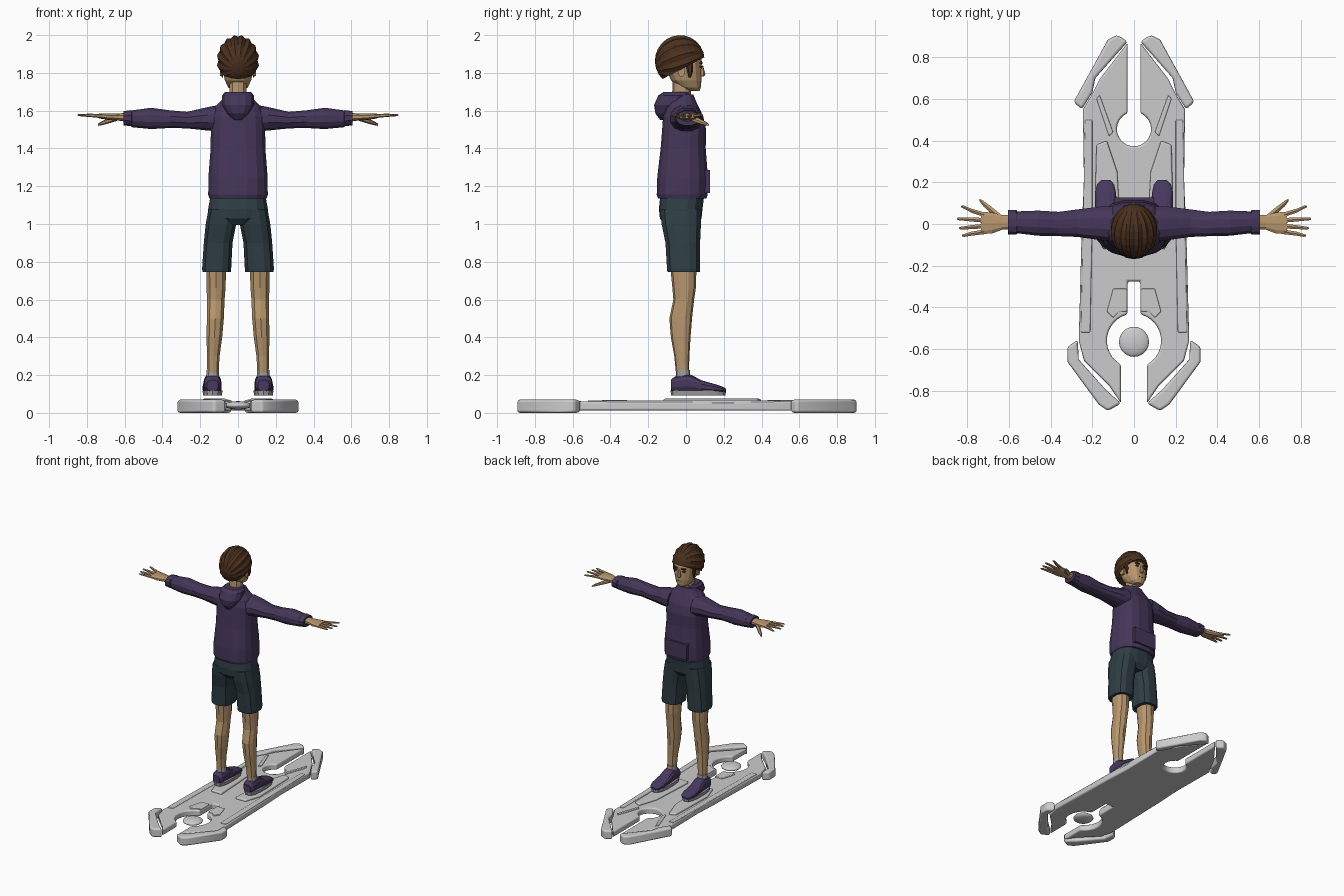
import bpy, bmesh
from math import sin, cos, pi, radians, copysign
from mathutils import Vector, Matrix

COLORS = {"hoodie": (.06, .037, .10), "skin": (.48, .31, .155), "hair": (.07, .03, .013),
          "shorts": (.028, .048, .058), "shoe": (.065, .04, .11), "grey": (.35, .35, .37)}
MATS = {}
for key, c in COLORS.items():
    MATS[key] = bpy.data.materials.new(key)
    MATS[key].diffuse_color = (*c, 1)


def finish(name, bm, color=None, mirror=False, smooth=False, bevel=0):
    bmesh.ops.recalc_face_normals(bm, faces=bm.faces[:])
    me = bpy.data.meshes.new(name)
    bm.to_mesh(me)
    bm.free()
    ob = bpy.data.objects.new(name, me)
    bpy.context.collection.objects.link(ob)
    if color:
        me.materials.append(MATS[color])
    for p in me.polygons:
        p.use_smooth = smooth
    if mirror:
        ob.modifiers.new("mirror", "MIRROR").merge_threshold = .0005
    if bevel:
        b = ob.modifiers.new("bevel", "BEVEL")
        b.width, b.segments, b.limit_method = bevel, 3, 'ANGLE'
        b.angle_limit = radians(50)
        b.harden_normals = True
    return ob


def loft(name, axis, rings, color, n=12, e=.8, mirror=False):
    """Rings are (x, y, z, r1, r2); radii lie on the two axes other than `axis`."""
    u, v = {"z": (0, 1), "x": (1, 2), "y": (0, 2)}[axis]
    bm = bmesh.new()
    loops = []
    for x, y, z, r1, r2 in rings:
        loop = []
        for i in range(n):
            a = 2 * pi * (i + .5) / n
            p = Vector((x, y, z))
            p[u] += r1 * copysign(abs(cos(a)) ** e, cos(a))
            p[v] += r2 * copysign(abs(sin(a)) ** e, sin(a))
            loop.append(bm.verts.new(p))
        loops.append(loop)
    for a, b in zip(loops, loops[1:]):
        for i in range(n):
            j = (i + 1) % n
            bm.faces.new((a[i], a[j], b[j], b[i]))
    bm.faces.new(loops[0])
    bm.faces.new(loops[-1])
    return finish(name, bm, color, mirror)


def box(name, loc, size, color, mirror=False, rot=0):
    bm = bmesh.new()
    m = Matrix.Translation(loc) @ Matrix.Rotation(rot, 4, 'Y') @ Matrix.Diagonal((*size, 1))
    bmesh.ops.create_cube(bm, size=1, matrix=m)
    return finish(name, bm, color, mirror)


def plate(name, outline, z0, z1, bevel):
    """Extruded half outline, mirrored across x = 0."""
    bm = bmesh.new()
    f = bm.faces.new([bm.verts.new((x, y, z0)) for x, y in outline])
    ext = bmesh.ops.extrude_face_region(bm, geom=[f], use_keep_orig=True)
    top = [g for g in ext["geom"] if isinstance(g, bmesh.types.BMVert)]
    bmesh.ops.translate(bm, verts=top, vec=(0, 0, z1 - z0))
    inner = [f for f in bm.faces if all(abs(v.co.x) < 1e-4 for v in f.verts)]
    bmesh.ops.delete(bm, geom=inner, context='FACES_ONLY')
    return finish(name, bm, None, True, True, bevel)


def arc(cy, r, a0, a1, n):
    out = []
    for i in range(n + 1):
        a = radians(a0 + (a1 - a0) * i / n)
        x = r * cos(a)
        out.append((0 if abs(x) < 1e-5 else x, cy + r * sin(a)))
    return out


# Hover board: forked deck, bumpers, raised panels and centre pod
deck = arc(.455, .082, -90, 68, 12) + [
    (.03, .87), (.165, .695), (.2, .625), (.245, .55), (.24, .2), (.25, 0), (.265, -.56),
    (.24, -.655), (.12, -.775), (.062, -.86)] + arc(-.56, .13, -61, 76, 12) + [
    (.03, -.275), (0, -.275)]
plate("board_deck", deck, .012, .06, .012)
plate("front_bumper", [(.03, .875), (.08, .907), (.125, .885), (.29, .585), (.25, .55),
                       (.2, .63), (.185, .7)], 0, .07, .015)
plate("rear_bumper", [(.062, -.86), (.125, -.897), (.17, -.865), (.32, -.66), (.32, -.59),
                      (.27, -.555), (.265, -.65), (.135, -.795)], 0, .07, .015)
plate("foot_pad", [(.06, -.12), (.15, -.12), (.19, .0), (.18, .38), (.13, .4), (.08, .25)],
      .05, .075, .01)
plate("rear_rib", [(.034, -.31), (.1, -.31), (.13, -.42), (.1, -.45), (.07, -.42), (.034, -.42)],
      .04, .068, .006)
plate("front_rib", [(.1, .44), (.12, .42), (.18, .6), (.165, .62)], .05, .067, .006)
plate("side_rail", [(.2, .5), (.235, .5), (.245, 0), (.255, -.52), (.21, -.52), (.2, 0)],
      .05, .066, .006)
bm = bmesh.new()
bmesh.ops.create_uvsphere(bm, u_segments=24, v_segments=12, radius=1,
                          matrix=Matrix.Translation((0, -.565, .04)) @ Matrix.Diagonal((.072, .072, .022, 1)))
finish("centre_pod", bm, None, False, True)

# Shoes, socks and legs
loft("shoe_sole", "z", [(.135, .065, .092, .05, .144), (.135, .065, .118, .054, .147)],
     "grey", 14, .75, True)
loft("shoe", "y", [(.135, -.08, .145, .03, .03), (.135, -.06, .152, .044, .042),
                   (.135, .0, .158, .046, .05), (.135, .03, .155, .047, .047),
                   (.136, .08, .14, .05, .034), (.137, .15, .13, .052, .024),
                   (.136, .19, .124, .042, .017), (.135, .212, .12, .022, .008)],
     "shoe", 12, .75, True)
loft("sock", "z", [(.133, -.016, .18, .035, .038), (.133, -.016, .228, .034, .037)],
     "grey", 10, .85, True)
loft("leg", "z", [(.133, -.018, .19, .03, .033), (.131, -.022, .3, .035, .04),
                  (.125, -.028, .4, .043, .052), (.12, -.028, .5, .047, .06),
                  (.118, -.012, .6, .049, .055), (.116, -.01, .66, .052, .062),
                  (.115, -.014, .78, .055, .07)], "skin", 10, .85, True)

# Shorts
loft("shorts_leg", "z", [(.113, -.013, .745, .077, .088), (.113, -.013, .765, .079, .09),
                         (.105, -.017, .9, .078, .094), (.09, -.025, 1.0, .083, .107),
                         (.08, -.028, 1.08, .078, .112)], "shorts", 12, .75, True)
loft("shorts_seat", "z", [(0, -.025, .995, .1, .085), (0, -.028, 1.03, .162, .112),
                          (0, -.028, 1.08, .16, .117), (0, -.02, 1.15, .148, .118)],
     "shorts", 16, .75)

# Hoodie: body, hood, pocket and sleeves
loft("hoodie_body", "z", [(0, -.02, 1.135, .154, .13), (0, -.02, 1.155, .16, .137),
                          (0, -.018, 1.25, .159, .136), (0, -.015, 1.4, .147, .121),
                          (0, -.01, 1.5, .146, .118), (0, -.015, 1.57, .143, .108),
                          (0, -.02, 1.62, .125, .088), (0, -.02, 1.655, .088, .072),
                          (0, -.02, 1.685, .07, .06)], "hoodie", 16, .75)
loft("hood", "z", [(0, -.118, 1.55, .02, .018), (0, -.112, 1.585, .058, .05),
                   (0, -.085, 1.63, .086, .084), (0, -.062, 1.68, .086, .085),
                   (0, -.05, 1.7, .07, .068)], "hoodie", 14, .9)
box("front_pocket", (0, .112, 1.225), (.19, .03, .12), "hoodie")
loft("sleeve", "x", [(.1, 0, 1.56, .088, .072), (.16, .003, 1.557, .083, .064),
                     (.27, .004, 1.55, .068, .045), (.36, 0, 1.555, .06, .048),
                     (.46, .004, 1.559, .062, .058), (.56, .008, 1.557, .054, .046),
                     (.565, .008, 1.56, .061, .044), (.605, .008, 1.56, .06, .039)],
     "hoodie", 12, .85, True)

# Hands
loft("palm", "x", [(.59, .008, 1.565, .036, .024), (.63, .008, 1.566, .036, .019),
                   (.68, .005, 1.568, .052, .018), (.735, .005, 1.572, .056, .013)],
     "skin", 10, .8, True)
for label, y0, x1, y1 in (("index", .045, .83, .083), ("middle", .018, .85, .025),
                          ("ring", -.01, .84, -.02), ("little", -.038, .825, -.055)):
    ym = (y0 + y1) / 2
    loft(label + "_finger", "x", [(.72, y0, 1.571, .013, .011), (.78, ym, 1.575, .011, .009),
                                  (x1 - .01, y1, 1.577, .008, .006), (x1, y1, 1.577, .004, .003)],
         "skin", 6, 1, True)
loft("thumb", "x", [(.64, .03, 1.56, .02, .014), (.69, .07, 1.545, .02, .014),
                    (.725, .1, 1.532, .015, .01), (.74, .115, 1.526, .007, .006)],
     "skin", 6, 1, True)

# Neck, head and face
loft("neck", "z", [(0, -.025, 1.66, .05, .05), (0, -.022, 1.76, .046, .048)], "skin", 10, .9)
loft("head", "z", [(0, .04, 1.705, .028, .032), (0, .022, 1.722, .052, .056),
                   (0, .002, 1.76, .071, .08), (0, -.01, 1.81, .082, .092),
                   (0, -.02, 1.86, .088, .104), (0, -.03, 1.92, .09, .1),
                   (0, -.03, 1.96, .06, .07)], "skin", 14, .85)
loft("nose", "z", [(0, .083, 1.782, .01, .012), (0, .085, 1.792, .014, .018),
                   (0, .082, 1.838, .007, .009)], "skin", 6, 1)
box("eyebrow", (.034, .08, 1.852), (.034, .016, .008), "hair", True, -.1)
box("eye", (.034, .078, 1.832), (.022, .012, .009), "hair", True)
box("mouth", (0, .074, 1.751), (.034, .012, .004), "hair")
loft("ear", "x", [(.075, -.018, 1.81, .014, .024), (.094, -.024, 1.812, .02, .032)],
     "skin", 8, .9, True)

# Hair: strands running from front to nape, trimmed along a sloped hairline
bm = bmesh.new()
bmesh.ops.create_uvsphere(bm, u_segments=32, v_segments=12, radius=1)
for v in bm.verts:
    if abs(v.co.z) < .99:
        strand = round(math_angle / (pi / 16)) if (math_angle := Vector((1, 0)).angle_signed(v.co.xy)) else 0
        k = 1.0 if strand % 2 else .92
        v.co.x *= k
        v.co.y *= k
bmesh.ops.transform(bm, verts=bm.verts[:], matrix=Matrix.Translation((0, -.033, 1.865))
                    @ Matrix.Diagonal((.113, .132, .137, 1)) @ Matrix.Rotation(radians(-72), 4, 'X'))
cut = bmesh.ops.bisect_plane(bm, geom=bm.verts[:] + bm.edges[:] + bm.faces[:],
                             plane_co=(0, -.13, 1.765), plane_no=(0, -.46, .89), clear_inner=True)
rim = [g for g in cut["geom_cut"] if isinstance(g, bmesh.types.BMEdge)]
bmesh.ops.holes_fill(bm, edges=rim, sides=0)
finish("hair", bm, "hair")
loft("sideburn", "z", [(.082, .02, 1.775, .004, .006), (.086, .022, 1.81, .009, .016),
                       (.088, .015, 1.87, .012, .022)], "hair", 6, 1, True)
